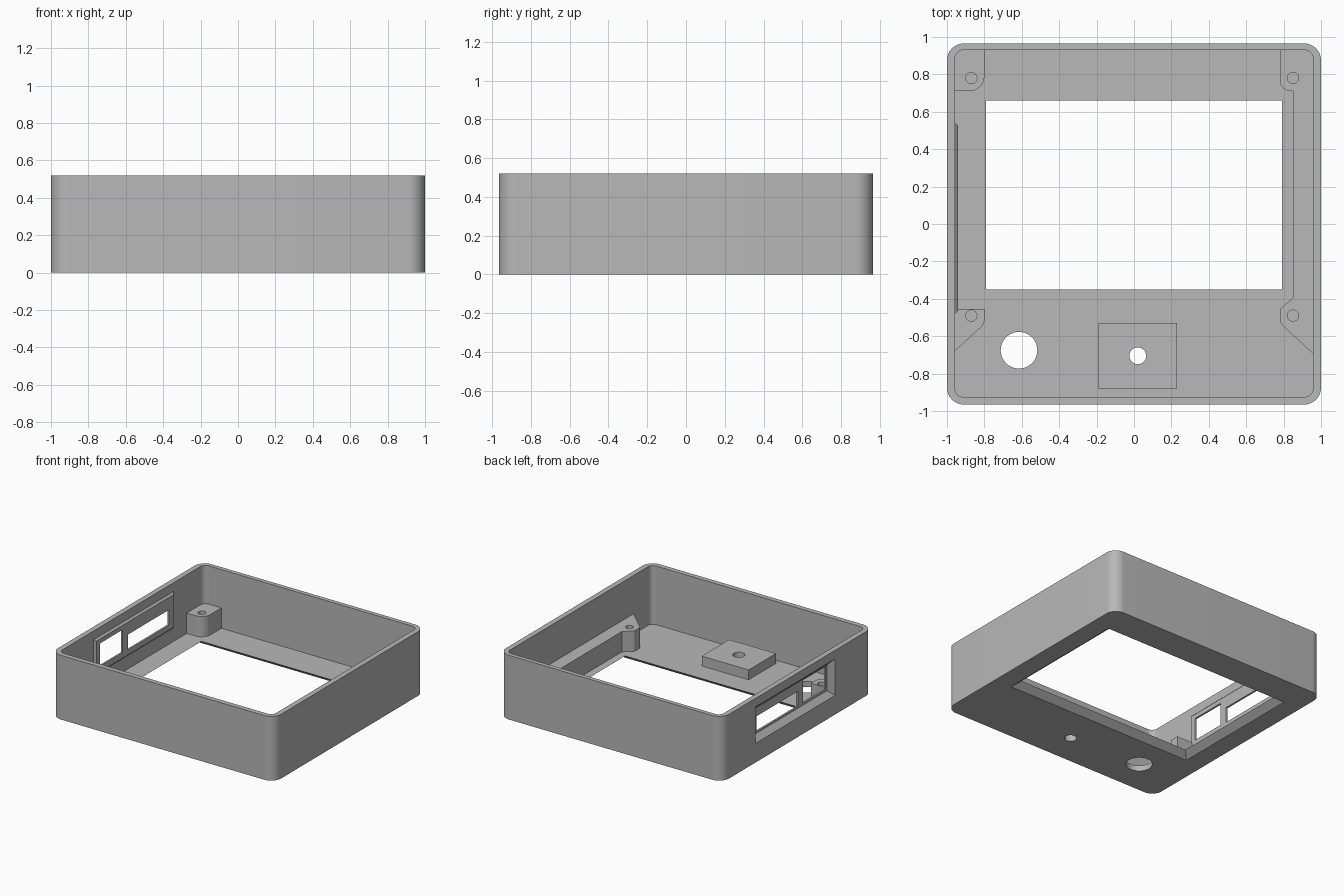
import bpy, bmesh, math
from mathutils import Vector

cube = bpy.data.objects.get("Cube")
if cube:
    bpy.data.objects.remove(cube)

grey = bpy.data.materials.new("case grey")
grey.use_nodes = True
colour = (0.48, 0.48, 0.48, 1)
grey.diffuse_color = colour
grey.node_tree.nodes["Principled BSDF"].inputs["Base Color"].default_value = colour

HEIGHT, FLOOR, POST_TOP, PLATE_TOP = 0.52, 0.045, 0.21, 0.125


def outline(corners, steps=10):
    """Polygon whose corners may carry a fillet radius as third value."""
    result = []
    for i, (x, y, *radius) in enumerate(corners):
        p = Vector((x, y))
        if not radius:
            result.append(p)
            continue
        r = radius[0]
        u = (Vector(corners[i - 1][:2]) - p).normalized()
        v = (Vector(corners[(i + 1) % len(corners)][:2]) - p).normalized()
        half = u.angle(v) / 2
        centre = p + (u + v).normalized() * r / math.sin(half)
        start = p + u * r / math.tan(half) - centre
        end = p + v * r / math.tan(half) - centre
        result += [centre + start.lerp(end, k / steps).normalized() * r
                   for k in range(steps + 1)]
    return result


def rect(x0, x1, y0, y1, r=None):
    pts = [(x0, y0), (x1, y0), (x1, y1), (x0, y1)]
    return outline([(*p, r) for p in pts] if r else pts)


def circle(x, y, r, n=40):
    return [Vector((x + r * math.cos(2 * math.pi * k / n),
                    y + r * math.sin(2 * math.pi * k / n))) for k in range(n)]


def loft(name, low, high, a, b, along_x=False):
    """Solid between two matching outlines, stacked in z or along x."""
    bm = bmesh.new()
    place = (lambda p, h: (h, p.x, p.y)) if along_x else (lambda p, h: (p.x, p.y, h))
    bottom = [bm.verts.new(place(p, a)) for p in low]
    top = [bm.verts.new(place(p, b)) for p in high]
    bm.faces.new(bottom)
    bm.faces.new(top)
    for i in range(len(low)):
        bm.faces.new((bottom[i - 1], bottom[i], top[i], top[i - 1]))
    bmesh.ops.recalc_face_normals(bm, faces=bm.faces)
    mesh = bpy.data.meshes.new(name)
    bm.to_mesh(mesh)
    bm.free()
    mesh.materials.append(grey)
    obj = bpy.data.objects.new(name, mesh)
    bpy.context.collection.objects.link(obj)
    return obj


def prism(name, shape, a, b, along_x=False):
    return loft(name, shape, shape, a, b, along_x)


def select(obj):
    bpy.ops.object.select_all(action='DESELECT')
    obj.select_set(True)
    bpy.context.view_layer.objects.active = obj


def cut(obj, *cutters):
    select(obj)
    for cutter in cutters:
        cutter.hide_render = True
        mod = obj.modifiers.new("cut", 'BOOLEAN')
        mod.operation, mod.solver, mod.object = 'DIFFERENCE', 'EXACT', cutter
        bpy.ops.object.modifier_apply(modifier=mod.name)
        bpy.data.objects.remove(cutter)


def port_rect(inset):
    return rect(-0.48 + inset, 0.54 - inset, 0.155 + inset, 0.45 - inset)


def screen_rect(grow):
    return rect(-0.79 - grow, 0.79 + grow, -0.35 - grow, 0.66 + grow)


# Open tray with bevelled screen opening, round holes and side port recess
knob, button = (-0.615, -0.675), (0.02, -0.705)
tray = prism("case_shell", rect(-1, 1, -0.965, 0.965, 0.09), 0, HEIGHT)
cut(tray,
    prism("cavity", rect(-0.957, 0.957, -0.925, 0.93, 0.045), FLOOR, 1),
    loft("screen_opening", screen_rect(0.11), screen_rect(-0.055), -FLOOR, 2 * FLOOR),
    prism("knob_hole", circle(*knob, 0.098), -1, 1),
    prism("button_hole", circle(*button, 0.045), -1, 1),
    loft("port_recess", port_rect(-0.05), port_rect(0.05), -1.05, -0.95, True))

# Thin port panel standing slightly inside the wall
panel = loft("port_panel", port_rect(0), port_rect(0.015), -0.957, -0.942, True)
cut(panel,
    prism("small_port", rect(-0.42, -0.13, 0.215, 0.4), -1.1, -0.8, True),
    prism("long_port", rect(-0.065, 0.465, 0.21, 0.335), -1.1, -0.8, True))

# Raised pad around the button hole
pad = prism("button_pad", rect(-0.19, 0.23, -0.88, -0.53), FLOOR - 0.01, PLATE_TOP)
cut(pad, prism("pad_hole", circle(*button, 0.045), -1, 1))

# Screw posts; the left pair is joined by a rail
posts = {
    "back_right_post": [(-0.958, 0.94), (-0.958, 0.71), (-0.8, 0.71, 0.08), (-0.8, 0.94)],
    "front_right_post": [(-0.958, -0.455), (-0.8, -0.455), (-0.8, -0.535, 0.05),
                         (-0.958, -0.68)],
    "left_rail_with_posts": [(0.965, 0.94), (0.78, 0.94), (0.78, 0.71, 0.06), (0.85, 0.71),
                             (0.85, -0.395), (0.78, -0.455, 0.03), (0.78, -0.53, 0.05),
                             (0.965, -0.7)],
}
parts = [tray, panel, pad]
for name, corners in posts.items():
    post = prism(name, outline(corners), FLOOR - 0.01, POST_TOP)
    x = 0.85 if "left" in name else -0.87
    ys = [0.78] if "back" in name else [-0.49] if "front" in name else [0.78, -0.49]
    cut(post, *[prism("screw_hole", circle(x, y, 0.03, 24), 0.06, 1) for y in ys])
    parts.append(post)

for obj in parts:
    select(obj)
    bpy.ops.object.shade_smooth_by_angle(angle=math.radians(30))
